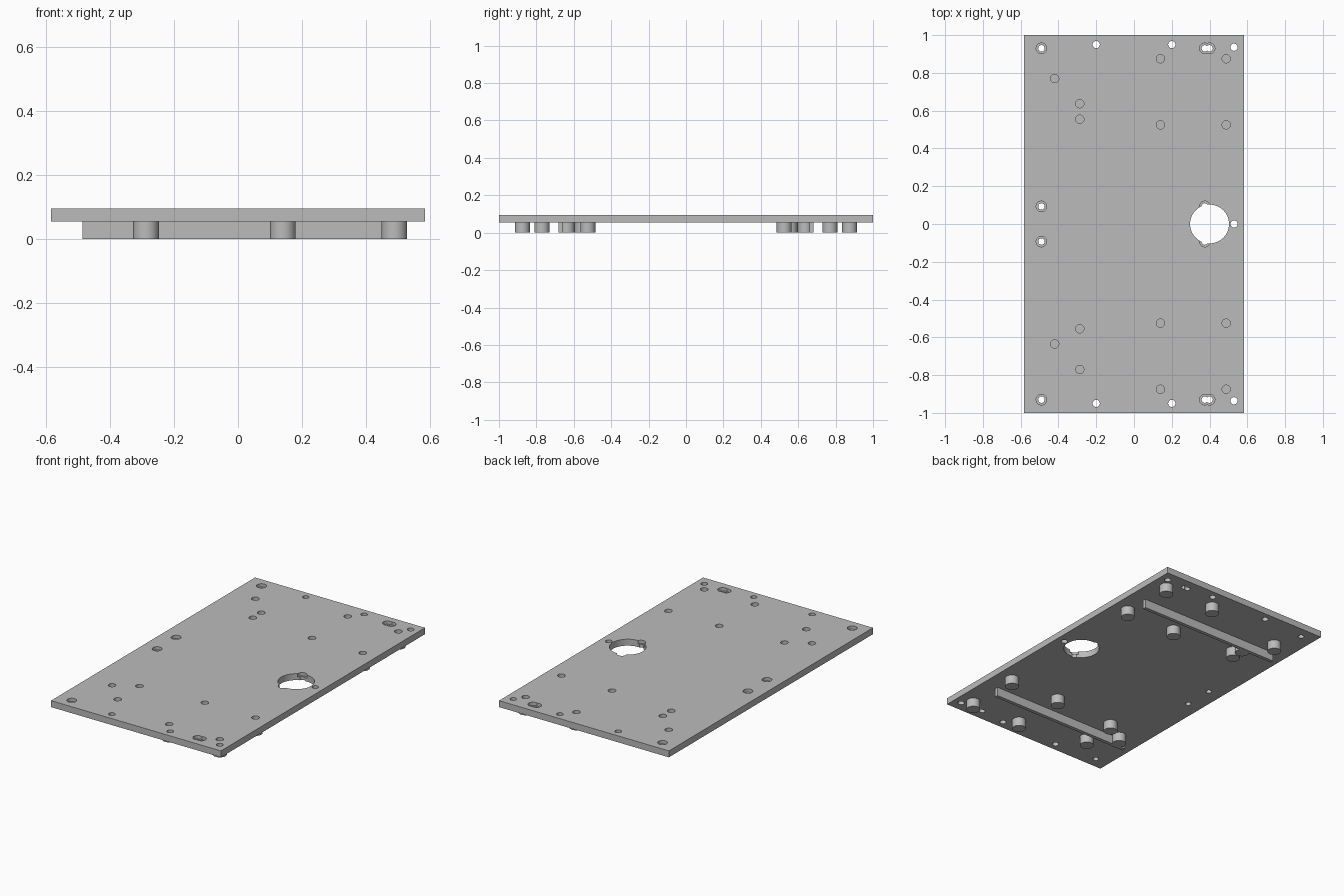
import bpy, bmesh
from mathutils import Matrix, Vector

if "Cube" in bpy.data.objects:
    bpy.data.objects.remove(bpy.data.objects["Cube"], do_unlink=True)

PLATE_LOW, PLATE_TOP = 0.055, 0.095

grey = bpy.data.materials.new("plain grey")
grey.use_nodes = True
grey.diffuse_color = (0.5, 0.5, 0.5, 1)
grey.node_tree.nodes["Principled BSDF"].inputs["Base Color"].default_value = (0.5, 0.5, 0.5, 1)


def make_object(name, bm):
    mesh = bpy.data.meshes.new(name)
    bm.to_mesh(mesh)
    bm.free()
    mesh.materials.append(grey)
    obj = bpy.data.objects.new(name, mesh)
    bpy.context.collection.objects.link(obj)
    return obj


def box(name, low, high):
    low, high = Vector(low), Vector(high)
    bm = bmesh.new()
    size = Matrix.Diagonal((high - low).to_4d())
    size[3][3] = 1
    bmesh.ops.create_cube(bm, size=1, matrix=Matrix.Translation((low + high) / 2) @ size)
    return make_object(name, bm)


def cylinders(name, spots, radius, low, high, sides=32):
    bm = bmesh.new()
    for x, y in spots:
        bmesh.ops.create_cone(bm, cap_ends=True, segments=sides, radius1=radius, radius2=radius,
                              depth=high - low, matrix=Matrix.Translation((x, y, (low + high) / 2)))
    return make_object(name, bm)


def cut(target, cutter):
    mod = target.modifiers.new("cut", "BOOLEAN")
    mod.operation, mod.solver, mod.object = "DIFFERENCE", "EXACT", cutter
    bpy.context.view_layer.objects.active = target
    bpy.ops.object.modifier_apply(modifier=mod.name)


def both_ends(spots):
    return [(x, s * y) for x, y in spots for s in (1, -1)]


# Hole and peg layouts
pegs = both_ends([(0.14, 0.875), (0.488, 0.875), (0.14, 0.525), (0.488, 0.525)])
pegs += [(-0.42, 0.77), (-0.287, 0.637), (-0.287, 0.555),
         (-0.287, -0.555), (-0.42, -0.635), (-0.287, -0.77)]
plain_holes = both_ends([(-0.2, 0.95), (0.2, 0.95), (0.53, 0.936)]) + [(0.53, 0)]
screw_holes = both_ends([(-0.49, 0.93), (-0.49, 0.093), (0.375, 0.93), (0.375, 0.093)])
slot_holes = both_ends([(0.4, 0.93)])

# Main plate
plate = box("base_plate", (-0.583, -1, PLATE_LOW), (0.583, 1, PLATE_TOP))

# Support pegs under the plate
peg_objects = [cylinders("support_peg", [spot], 0.04, 0, PLATE_LOW) for spot in pegs]

# Blind sockets run through the plate into the pegs
sockets = cylinders("socket_cutter", pegs, 0.022, 0.015, 0.2)
for part in [plate] + peg_objects:
    cut(part, sockets)

# Through holes, stepped screw holes and the large opening
cutters = [
    sockets,
    cylinders("plain_hole_cutter", plain_holes, 0.019, -0.1, 0.2),
    cylinders("screw_hole_cutter", screw_holes, 0.017, -0.1, 0.2),
    cylinders("screw_step_cutter", screw_holes, 0.028, 0.075, 0.2),
    cylinders("slot_hole_cutter", slot_holes, 0.017, -0.1, 0.2),
    cylinders("slot_step_cutter", slot_holes, 0.028, 0.075, 0.2),
    cylinders("opening_cutter", [(0.4, 0)], 0.103, -0.1, 0.2, 64),
]
for cutter in cutters[1:]:
    cut(plate, cutter)
for cutter in cutters:
    bpy.data.objects.remove(cutter, do_unlink=True)

# Cross ribs under the plate
for name, y in (("front_rib", -0.67), ("back_rib", 0.67)):
    box(name, (-0.485, y - 0.011, 0), (0.485, y + 0.011, PLATE_LOW))

# Round walls smooth, edges sharp
bpy.ops.object.select_all(action="DESELECT")
for obj in [plate] + peg_objects:
    obj.select_set(True)
bpy.context.view_layer.objects.active = plate
bpy.ops.object.shade_smooth_by_angle(angle=0.6)
bpy.ops.object.select_all(action="DESELECT")
